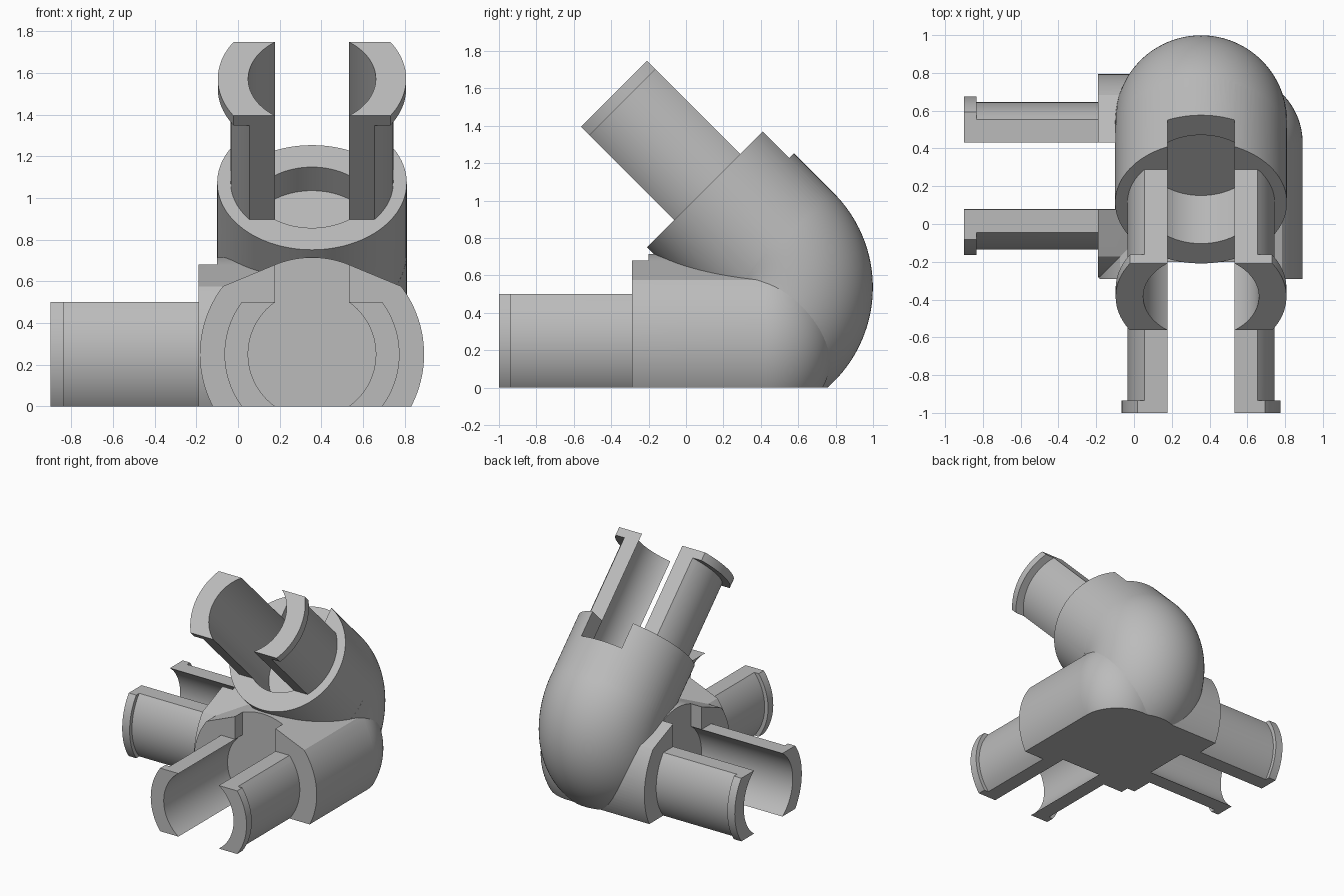
import bpy, bmesh
from math import sin, cos, asin, acos, sqrt, radians, pi
from mathutils import Matrix, Vector

cube = bpy.data.objects.get("Cube")
if cube:
    bpy.data.objects.remove(cube)

grey = bpy.data.materials.new("plain grey")
grey.use_nodes = True
grey.diffuse_color = (0.5, 0.5, 0.5, 1)
grey.node_tree.nodes["Principled BSDF"].inputs["Base Color"].default_value = (0.5, 0.5, 0.5, 1)


def frame(origin, out, up):
    """Local x = sideways, y = up, z = outward along the leg."""
    out, up = Vector(out).normalized(), Vector(up).normalized()
    m = Matrix((up.cross(out), up, out)).transposed().to_4x4()
    m.translation = origin
    return m


def finish(bm, name, matrix):
    bmesh.ops.transform(bm, matrix=matrix, verts=bm.verts)
    bmesh.ops.recalc_face_normals(bm, faces=bm.faces)
    mesh = bpy.data.meshes.new(name)
    bm.to_mesh(mesh)
    bm.free()
    mesh.materials.append(grey)
    obj = bpy.data.objects.new(name, mesh)
    bpy.context.collection.objects.link(obj)
    return obj


def prism(name, pts, w0, w1, matrix):
    """Extrude a closed outline along the local z axis."""
    bm = bmesh.new()
    a, b = [[bm.verts.new((x, y, w)) for x, y in pts] for w in (w0, w1)]
    n = len(pts)
    bm.faces.new(a)
    bm.faces.new(b)
    for i in range(n):
        j = (i + 1) % n
        bm.faces.new((a[i], a[j], b[j], b[i]))
    return finish(bm, name, matrix)


def revolve(name, prof, start, sweep, steps, matrix):
    """Turn a pole-to-pole profile of (radius, height) about local z."""
    bm = bmesh.new()
    top, end = [bm.verts.new((0, 0, h)) for r, h in (prof[0], prof[-1])]
    full = sweep >= 360
    rings = []
    for k in range(steps if full else steps + 1):
        a = radians(start + sweep * k / steps)
        ring = [bm.verts.new((r * cos(a), r * sin(a), h)) for r, h in prof[1:-1]]
        rings.append([top] + ring + [end])
    if not full:
        bm.faces.new(rings[0])
        bm.faces.new(rings[-1])
    for k in range(steps):
        a, b = rings[k], rings[(k + 1) % len(rings)]
        for i in range(len(prof) - 1):
            bm.faces.new(dict.fromkeys((a[i], a[i + 1], b[i + 1], b[i])))
    return finish(bm, name, matrix)


def circle(r, n=96):
    return [(r * cos(2 * pi * i / n), r * sin(2 * pi * i / n)) for i in range(n)]


def clipped(r, lo, hi, n=24):
    """Circle with a flat bottom and a flat top."""
    a0, a1 = asin(lo / r), asin(hi / r)
    right = [(r * cos(a), r * sin(a)) for a in
             (a0 + (a1 - a0) * i / n for i in range(n + 1))]
    return right + [(-x, y) for x, y in reversed(right)]


def rect(x0, x1, y0, y1):
    return [(x0, y0), (x1, y0), (x1, y1), (x0, y1)]


# Shared sizes
BODY, ROOF, ARM, TUBE, SLOT, HALF = 0.538, 0.465, 0.455, 0.39, 0.177, 0.25
BORE = sqrt(SLOT ** 2 + HALF ** 2)
solids, cutters = [], []


def leg(name, m, face, tip, floor, notch, lip, low):
    """Split tube with an end lip, plus the bore and slot cutters."""
    solids.append(prism(name + "_tube", clipped(TUBE, low, HALF), face - 0.05, tip - 0.03, m))
    solids.append(prism(name + "_lip", clipped(lip, low, HALF), tip - 0.065, tip, m))
    cutters.append(prism(name + "_bore", circle(BORE), floor, tip + 0.1, m))
    cutters.append(prism(name + "_slot", rect(-SLOT, SLOT, 0, 0.48), notch, tip + 0.1, m))


# Body outline: rounded ridge, sloping roof flats, round sides
tilt = radians(22.5)
shoulder = tilt + acos(ROOF / BODY)
right = [(ROOF * sin(tilt * i / 8), ROOF * cos(tilt * i / 8)) for i in range(9)]
right += [(BODY * sin(a), BODY * cos(a)) for a in
          (shoulder + (pi - shoulder) * i / 40 for i in range(41))]
outline = right[:-1] + [(-x, y) for x, y in reversed(right[1:])]

# Two level bodies with their legs
front = frame((0.355, 0, HALF), (0, -1, 0), (0, 0, 1))
side = frame((0, 0.255, HALF), (-1, 0, 0), (0, 0, 1))
solids.append(prism("front_body", outline, -0.43, 0.29, front))
solids.append(prism("side_body", outline, -0.53, 0.19, side))
leg("front_leg", front, 0.29, 1.0, 0.2, 0.2, 0.42, -0.26)
leg("side_leg", side, 0.19, 0.9, 0.1, 0.1, 0.42, -0.26)

# Rounded outer corner where the bodies meet
IN = 0.175
corner = [(0, sqrt(ROOF ** 2 - IN ** 2))]
corner += [(x - IN, y) for x, y in right if x > IN + 0.004]
corner += [(0, -sqrt(BODY ** 2 - IN ** 2))]
solids.append(revolve("corner", corner, 0, 360, 96, Matrix.Translation((0.53, 0.43, HALF))))

# Raised arm, leaning to the front, with its bent elbow
raised = frame((0.355, 0.113, 1.073), (0, -1, 1), (0, 1, 1))
solids.append(prism("raised_collar", circle(ARM), -0.5, 0, raised))
leg("raised_leg", raised, 0, 0.705, -0.36, -0.2, 0.452, -HALF)
BEND = 0.258
reach = acos(-BEND / ARM)
elbow = [(BEND + ARM * cos(a), ARM * sin(a)) for a in
         (reach * (1 - 2 * i / 64) for i in range(65))]
solids.append(revolve("elbow", elbow, -90, 145, 60,
                      frame((0.355, 0.286, 0.536), (1, 0, 0), (0, 0, 1))))

# Flat underside
cutters.append(prism("underside_cut", rect(-2, 2, -2, 2), -1, 0, Matrix.Identity(4)))

# Fuse the solids, then cut the bores, slots and underside
connector = solids.pop(0)
connector.name = "corner_connector"
bpy.context.view_layer.objects.active = connector
for operation, parts in (("UNION", solids), ("DIFFERENCE", cutters)):
    for part in parts:
        part.hide_render = True
        mod = connector.modifiers.new(part.name, "BOOLEAN")
        mod.operation, mod.solver, mod.object = operation, "EXACT", part
        bpy.ops.object.modifier_apply(modifier=mod.name)
        bpy.data.objects.remove(part)

bpy.ops.object.select_all(action="DESELECT")
connector.select_set(True)
bpy.ops.object.shade_smooth_by_angle(angle=radians(25))
